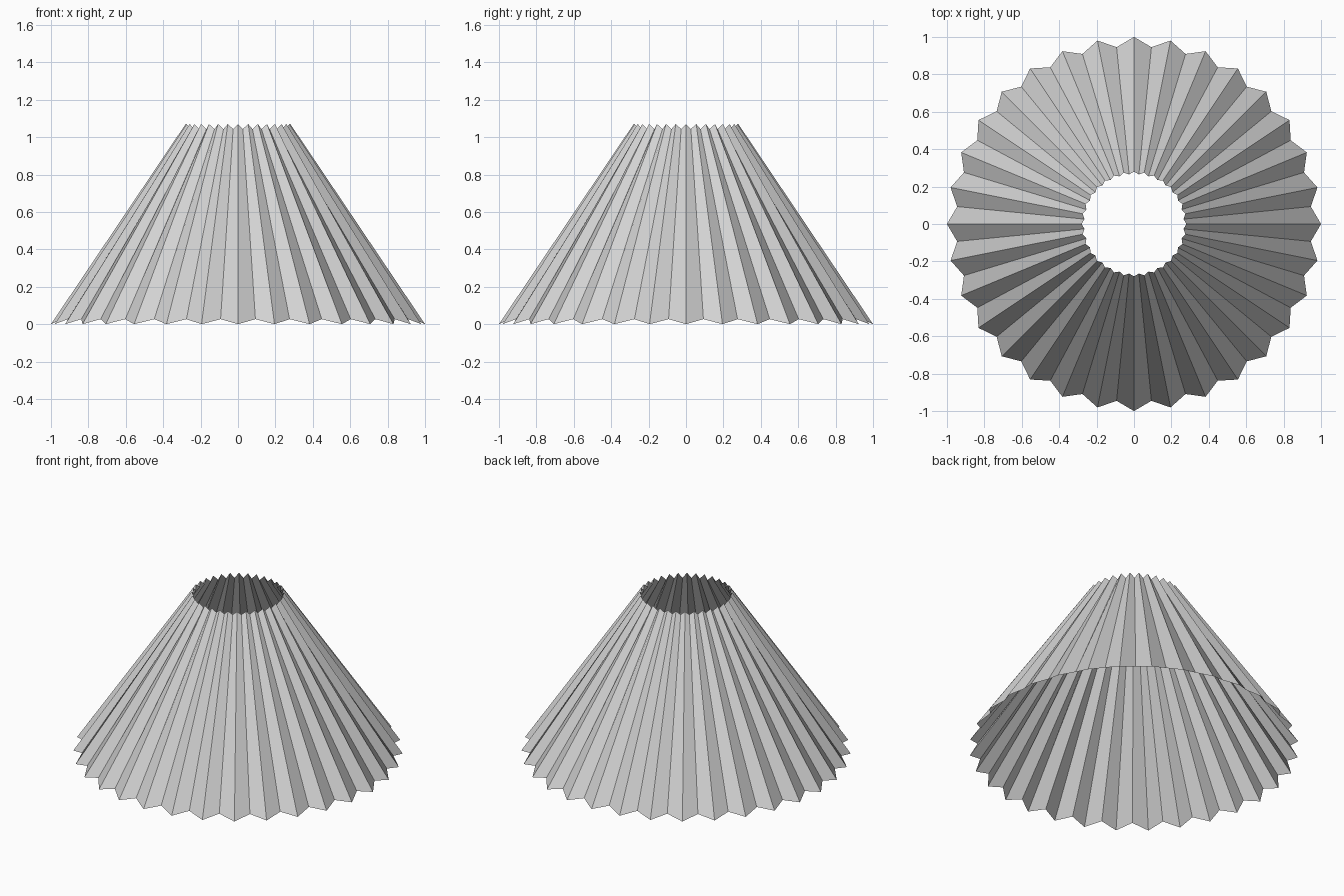
import bpy
import bmesh
from math import sin, cos, pi

cube = bpy.data.objects.get("Cube")
if cube:
    bpy.data.objects.remove(cube, do_unlink=True)

PLEATS = 32
HEIGHT = 1.07
BOTTOM_RADIUS = 1.0
TOP_RADIUS = 0.28
FOLD_SCALE = 0.95   # valley folds are pulled towards the centre of the shade


def rim(bm, radius, z):
    """Zigzag ring of vertices: ridge, valley, ridge, valley..."""
    verts = []
    for i in range(2 * PLEATS):
        angle = i * pi / PLEATS
        s = FOLD_SCALE if i % 2 else 1.0
        middle = HEIGHT / 2
        verts.append(bm.verts.new((radius * s * cos(angle),
                                   radius * s * sin(angle),
                                   middle + (z - middle) * s)))
    return verts


# Plain grey fabric
grey = bpy.data.materials.new("light grey fabric")
grey.use_nodes = True
colour = (0.65, 0.65, 0.65, 1.0)
grey.diffuse_color = colour
grey.node_tree.nodes["Principled BSDF"].inputs["Base Color"].default_value = colour

# Pleated open cone, a single thin sheet
bm = bmesh.new()
low = rim(bm, BOTTOM_RADIUS, 0.0)
high = rim(bm, TOP_RADIUS, HEIGHT)
count = len(low)
for i in range(count):
    j = (i + 1) % count
    bm.faces.new((low[i], low[j], high[j], high[i]))

mesh = bpy.data.meshes.new("pleated_shade")
bm.to_mesh(mesh)
bm.free()
mesh.materials.append(grey)
shade = bpy.data.objects.new("pleated_shade", mesh)
bpy.context.collection.objects.link(shade)
